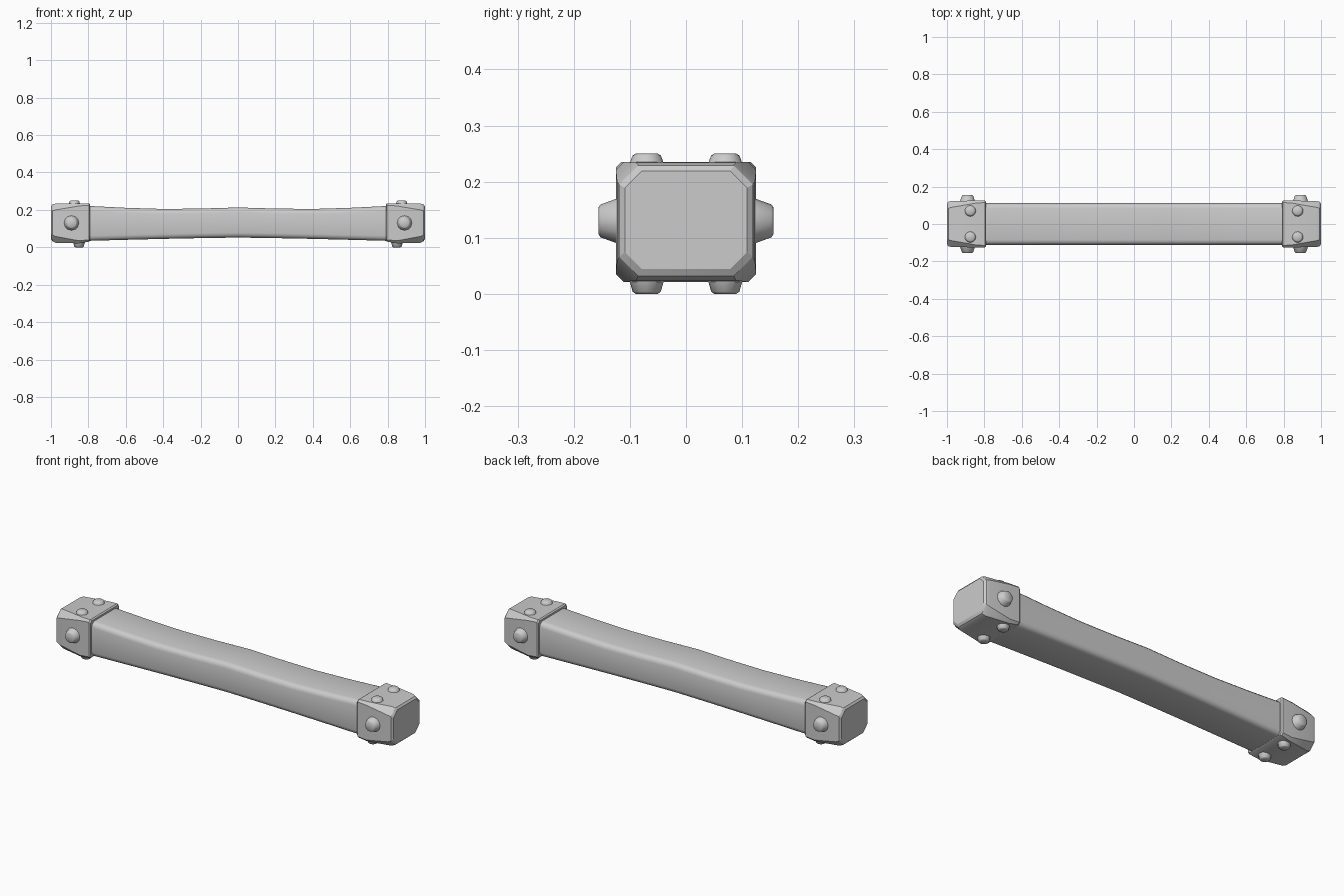
import bpy, bmesh, math
from mathutils import Matrix, Vector

if "Cube" in bpy.data.objects:
    bpy.data.objects.remove(bpy.data.objects["Cube"])


def finish(name, bm, angle):
    bmesh.ops.recalc_face_normals(bm, faces=bm.faces[:])
    mesh = bpy.data.meshes.new(name)
    bm.to_mesh(mesh)
    bm.free()
    ob = bpy.data.objects.new(name, mesh)
    bpy.context.collection.objects.link(ob)
    bpy.ops.object.select_all(action='DESELECT')
    ob.select_set(True)
    bpy.context.view_layer.objects.active = ob
    bpy.ops.object.shade_smooth_by_angle(angle=math.radians(angle))
    return ob


def ring(x, hy, z0, z1, c, steps):
    """Rectangle with rounded or chamfered corners, in the plane at x."""
    pts = []
    for sy, sz, a0 in ((1, 1, 0), (-1, 1, 90), (-1, -1, 180), (1, -1, 270)):
        cy, cz = sy * (hy - c), (z1 - c if sz > 0 else z0 + c)
        for i in range(steps + 1):
            a = math.radians(a0 + 90 * i / steps)
            pts.append((x, cy + c * math.cos(a), cz + c * math.sin(a)))
    return pts


def loft(name, rings, angle):
    bm = bmesh.new()
    rows = [[bm.verts.new(p) for p in r] for r in rings]
    n = len(rows[0])
    for a, b in zip(rows, rows[1:]):
        for i in range(n):
            j = (i + 1) % n
            bm.faces.new((a[i], a[j], b[j], b[i]))
    bm.faces.new(rows[0])
    bm.faces.new(rows[-1])
    return finish(name, bm, angle)


def stud(name, base, direction, r1, r2, height):
    """Tapered rivet, sunk slightly into the cap."""
    d = Vector(direction)
    bm = bmesh.new()
    rot = d.to_track_quat('Z', 'Y').to_matrix().to_4x4()
    bmesh.ops.create_cone(bm, cap_ends=True, segments=12, radius1=r1, radius2=r2, depth=height,
                          matrix=Matrix.Translation(Vector(base) + d * height / 2) @ rot)
    tip = [e for e in bm.edges
           if all((v.co - Vector(base)).dot(d) > height * 0.9 for v in e.verts)]
    bmesh.ops.bevel(bm, geom=tip, offset=0.004, segments=1, affect='EDGES')
    finish(name, bm, 40)


# Worn beam: (|x|, bottom, top) stations, mirrored about the middle
half = [(0.82, 0.034, 0.222), (0.6, 0.040, 0.211), (0.4, 0.045, 0.205),
        (0.2, 0.049, 0.207), (0.0, 0.052, 0.213)]
stations = [(-x, b, t) for x, b, t in half] + half[-2::-1]
loft("beam", [ring(x, 0.111, b, t, 0.026, 3) for x, b, t in stations], 50)

# End caps: (|x|, half width, bottom, top, chamfer), chamfer widens outwards
cap = [(0.79, 0.119, 0.034, 0.230, 0.010), (0.797, 0.125, 0.030, 0.235, 0.010),
       (0.85, 0.125, 0.021, 0.235, 0.014), (0.975, 0.123, 0.024, 0.234, 0.034),
       (0.992, 0.119, 0.032, 0.229, 0.034), (1.0, 0.109, 0.044, 0.219, 0.030)]
for s, side in ((-1, "left"), (1, "right")):
    loft(side + "_cap", [ring(s * x, hy, b, t, c, 1) for x, hy, b, t, c in cap], 25)
    # Rivets on the four long sides of the cap
    for sy in (-1, 1):
        stud(side + "_side_rivet", (s * 0.89, sy * 0.117, 0.13), (0, sy, 0), 0.042, 0.028, 0.039)
        stud(side + "_top_rivet", (s * 0.875, sy * 0.07, 0.228), (0, 0, 1), 0.032, 0.024, 0.022)
        stud(side + "_bottom_rivet", (s * 0.85, sy * 0.07, 0.028), (0, 0, -1), 0.032, 0.024, 0.028)
